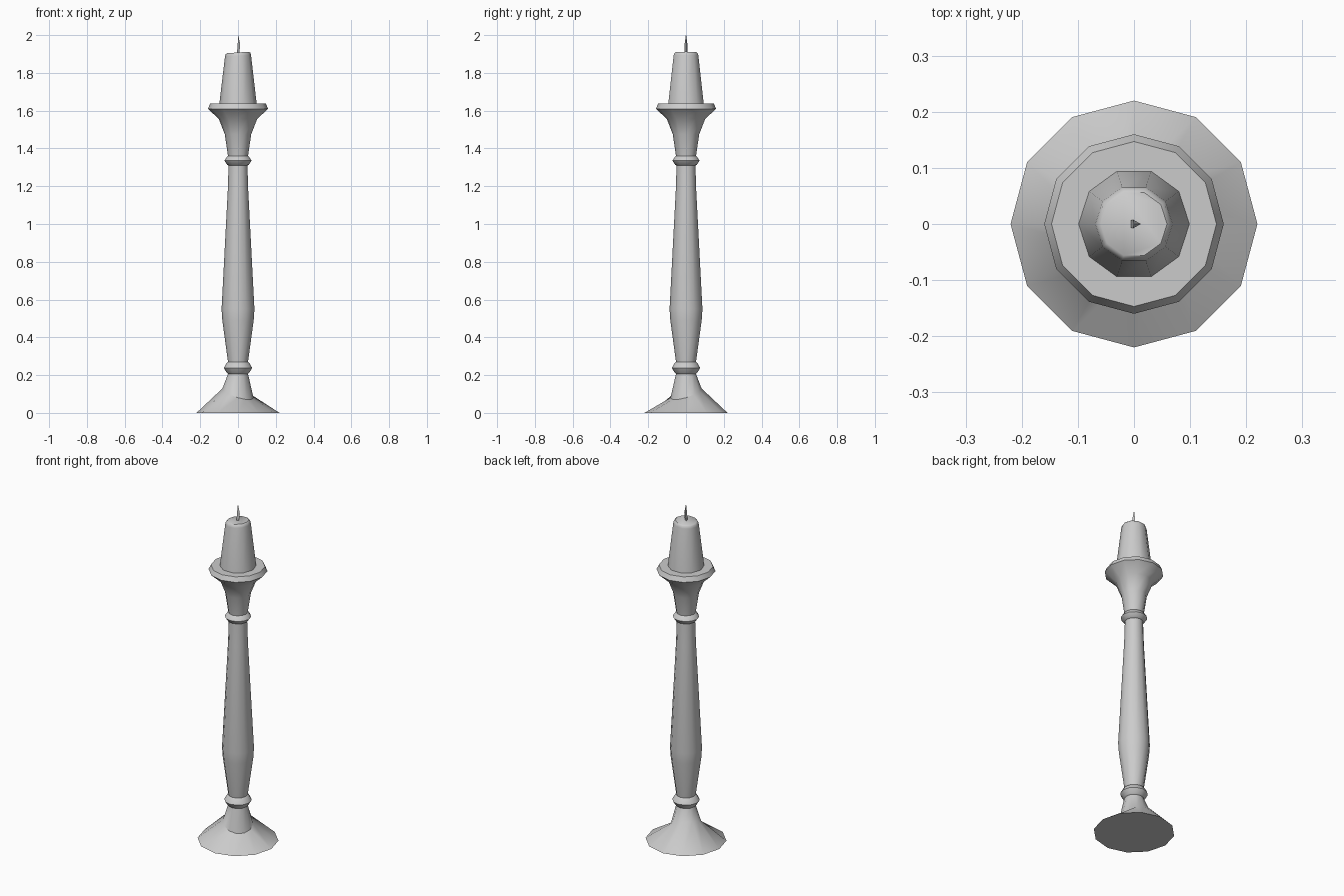
import bpy, bmesh
from math import cos, sin, pi

if "Cube" in bpy.data.objects:
    bpy.data.objects.remove(bpy.data.objects["Cube"])


def lathe(name, profile, sides, shift=None, smooth=40):
    """Revolve (radius, z) points around z and cap both ends."""
    bm = bmesh.new()
    rings = []
    for i, (r, z) in enumerate(profile):
        ring = []
        for k in range(sides):
            a = 2 * pi * k / sides
            dx, dz = shift(i, a) if shift else (0, 0)
            ring.append(bm.verts.new((r * cos(a) + dx, r * sin(a), z + dz)))
        rings.append(ring)
    for lo, hi in zip(rings, rings[1:]):
        for k in range(sides):
            n = (k + 1) % sides
            bm.faces.new((lo[k], lo[n], hi[n], hi[k]))
    bm.faces.new(rings[0][::-1])
    bm.faces.new(rings[-1])
    mesh = bpy.data.meshes.new(name)
    bm.to_mesh(mesh)
    bm.free()
    ob = bpy.data.objects.new(name, mesh)
    bpy.context.collection.objects.link(ob)
    bpy.ops.object.select_all(action='DESELECT')
    ob.select_set(True)
    bpy.context.view_layer.objects.active = ob
    bpy.ops.object.shade_smooth_by_angle(angle=smooth * pi / 180)
    return ob


# Turned holder: foot, lower bead, baluster, upper bead, drip dish
holder = [
    (0.22, 0), (0.082, 0.105), (0.053, 0.207),
    (0.06, 0.213), (0.075, 0.238), (0.06, 0.265), (0.053, 0.27),
    (0.083, 0.49), (0.087, 0.55), (0.054, 1.18), (0.05, 1.31),
    (0.057, 1.313), (0.072, 1.335), (0.057, 1.358), (0.053, 1.36),
    (0.07, 1.475), (0.102, 1.557), (0.16, 1.61), (0.147, 1.637),
]
# The foot's upper edge is uneven: lower towards the front right
lathe("candlestick", holder, 12,
      lambda i, a: (0, 0.035 * cos(a - 0.75 * pi) if i == 1 else 0))

# Tapered candle with a softened, slightly tilted top
candle = [(0.099, 1.635), (0.069, 1.89), (0.066, 1.902), (0.059, 1.908)]
lathe("candle", candle, 10,
      lambda i, a: (0, 0.004 * cos(a) if i else 0))

# Thin bent wick
wick = [(0.008, 1.90), (0.009, 1.95), (0.001, 2.0)]
offset = (-0.002, 0.003, 0.0)
lathe("wick", wick, 3, lambda i, a: (offset[i], 0))
